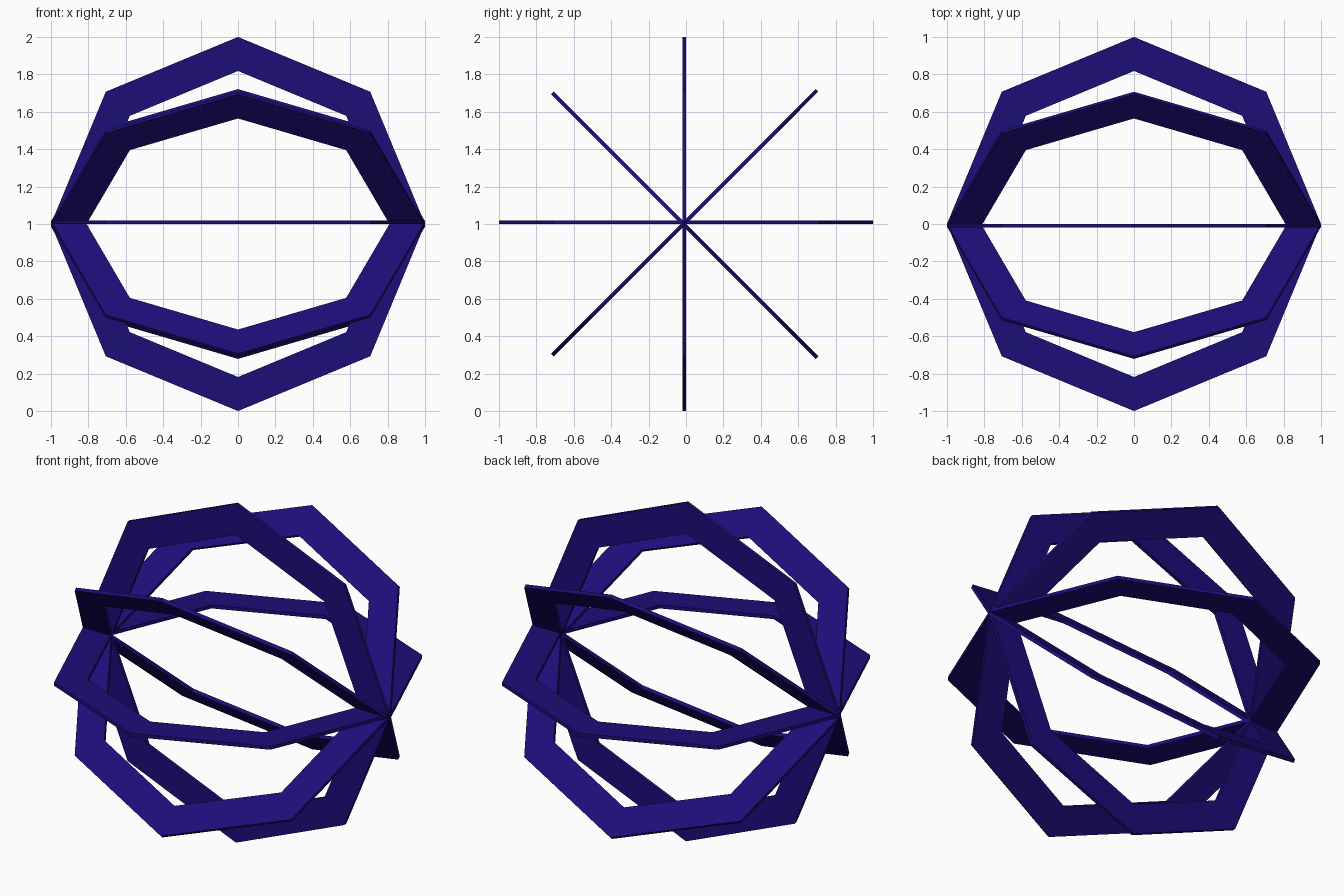
import bpy, bmesh
from math import cos, sin, pi

if "Cube" in bpy.data.objects:
    bpy.data.objects.remove(bpy.data.objects["Cube"])

OUTER, INNER, THICK, SIDES = 1.0, 0.818, 0.02, 8

blue = bpy.data.materials.new("dark_blue")
blue.diffuse_color = (0.012, 0.004, 0.19, 1)
blue.use_nodes = True
blue.node_tree.nodes["Principled BSDF"].inputs["Base Color"].default_value = blue.diffuse_color


def flat_ring(name):
    """Flat octagonal band, lying in XY and rising from z=0."""
    bm = bmesh.new()
    loops = [[bm.verts.new((r * cos(2 * pi * i / SIDES), r * sin(2 * pi * i / SIDES), z))
              for i in range(SIDES)]
             for r, z in ((OUTER, 0), (OUTER, THICK), (INNER, THICK), (INNER, 0))]
    for k in range(4):
        a, b = loops[k], loops[(k + 1) % 4]
        for i in range(SIDES):
            j = (i + 1) % SIDES
            bm.faces.new((a[i], a[j], b[j], b[i]))
    bmesh.ops.recalc_face_normals(bm, faces=bm.faces)
    mesh = bpy.data.meshes.new(name)
    bm.to_mesh(mesh)
    bm.free()
    mesh.materials.append(blue)
    return mesh


# Four rings fanned around the shared x axis
mesh = flat_ring("octagon_ring")
for n in range(4):
    ring = bpy.data.objects.new(f"octagon_ring_{n + 1}", mesh)
    ring.location.z = 1
    ring.rotation_euler.x = n * pi / 4
    bpy.context.collection.objects.link(ring)
